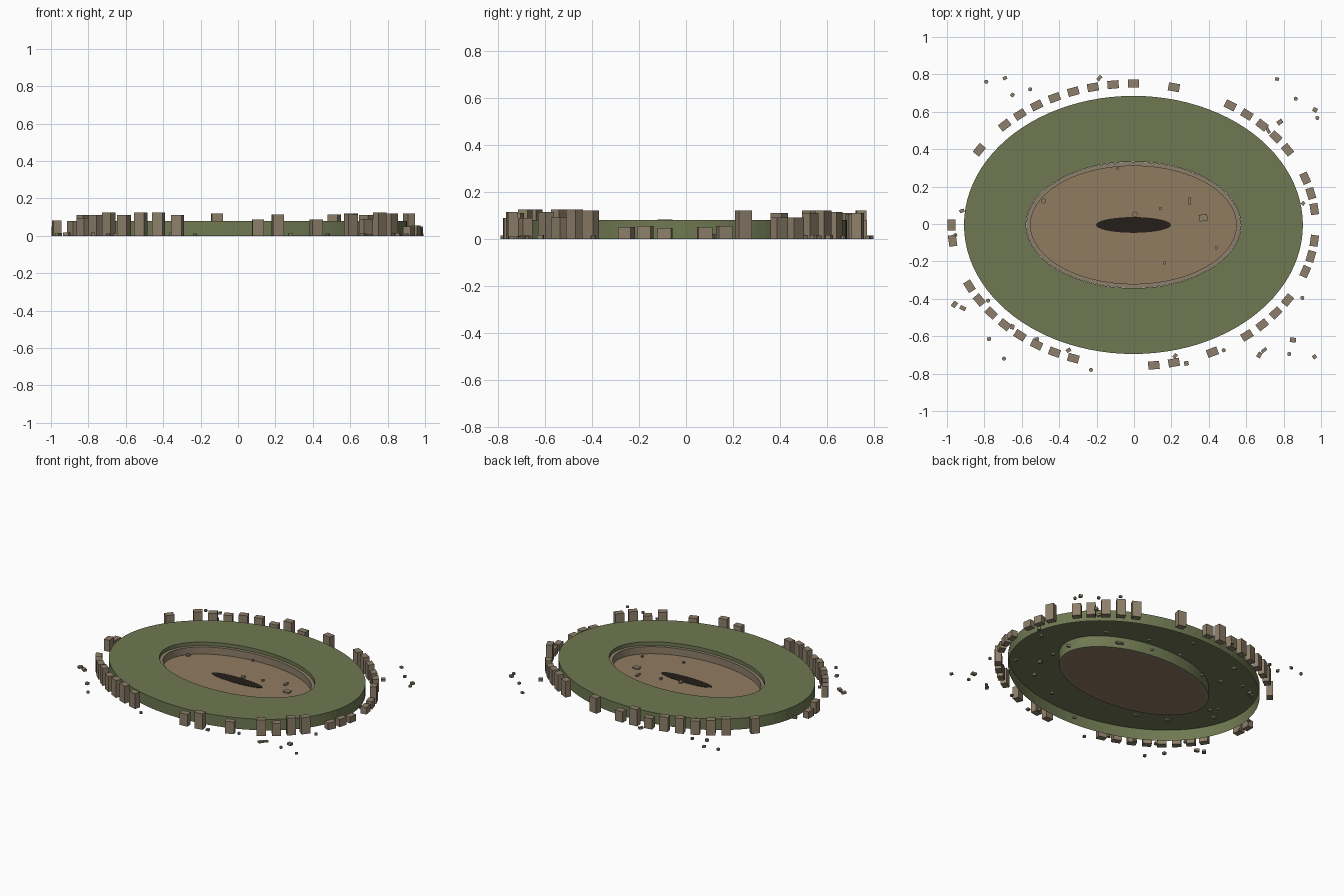
import bpy, bmesh, math, random
from mathutils import Matrix, Vector

if "Cube" in bpy.data.objects:
    bpy.data.objects.remove(bpy.data.objects["Cube"])

random.seed(4)
CX, CY, SEG = -0.003, -0.005, 96


def material(name, rgb):
    m = bpy.data.materials.new(name)
    m.diffuse_color = (*rgb, 1)
    m.use_nodes = True
    m.node_tree.nodes["Principled BSDF"].inputs["Base Color"].default_value = m.diffuse_color
    return m


GRASS = material("grass", (0.16, 0.19, 0.085))
SAND = material("sand", (0.28, 0.20, 0.12))
STONE = material("stone", (0.27, 0.215, 0.145))
DARK = material("pit_dark", (0.018, 0.013, 0.01))


def finish(name, bm, mat):
    me = bpy.data.meshes.new(name)
    bm.to_mesh(me)
    bm.free()
    ob = bpy.data.objects.new(name, me)
    bpy.context.collection.objects.link(ob)
    me.materials.append(mat)
    return ob


def elliptic_sweep(name, profile, mat, closed=False, cap=False):
    """Join ellipses given as (rx, ry, z); optionally close the loop or cap both ends."""
    bm = bmesh.new()
    rings = []
    for rx, ry, z in profile:
        rings.append([bm.verts.new((CX + rx * math.cos(2 * math.pi * i / SEG),
                                    CY + ry * math.sin(2 * math.pi * i / SEG), z))
                      for i in range(SEG)])
    pairs = list(zip(rings, rings[1:]))
    if closed:
        pairs.append((rings[-1], rings[0]))
    for a, b in pairs:
        for i in range(SEG):
            j = (i + 1) % SEG
            bm.faces.new((a[i], a[j], b[j], b[i]))
    if cap:
        bm.faces.new(rings[0][::-1])
        bm.faces.new(rings[-1])
    return finish(name, bm, mat)


def add_block(bm, x, y, z, size, angle):
    mat = (Matrix.Translation((x, y, z + size[2] / 2)) @ Matrix.Rotation(angle, 4, 'Z')
           @ Matrix.Diagonal((*size, 1)))
    bmesh.ops.create_cube(bm, size=1, matrix=mat)


def add_drum(bm, x, y, z, r, h):
    bmesh.ops.create_cone(bm, cap_ends=True, segments=8, radius1=r, radius2=r, depth=h,
                          matrix=Matrix.Translation((x, y, z + h / 2)))


# Grassy seating bank: a shell open at the bottom
elliptic_sweep("seating_bank", [(0.906, 0.69, 0), (0.906, 0.69, 0.08),
                                (0.574, 0.338, 0.08), (0.574, 0.338, 0)], GRASS)
# Low stone wall round the arena
elliptic_sweep("arena_wall", [(0.573, 0.337, 0), (0.573, 0.337, 0.055),
                              (0.55, 0.315, 0.055), (0.55, 0.315, 0)], STONE, closed=True)
# Sand floor and central pit
elliptic_sweep("arena_floor", [(0.55, 0.315, 0.0), (0.55, 0.315, 0.004)], SAND, cap=True)
elliptic_sweep("central_pit", [(0.2, 0.042, 0.003), (0.2, 0.042, 0.006)], DARK, cap=True)

# Broken outer ring: 56 equal stations, some piers lost; value = height
piers = {1: .05, 2: .055, 3: .12, 5: .09, 6: .09, 7: .11, 8: .12, 9: .115, 12: .11,
         14: .078, 15: .12, 16: .078, 17: .105, 18: .11, 19: .1, 20: .11, 21: .12, 23: .11,
         28: .05, 29: .083, 32: .08, 33: .095, 34: .11, 35: .125, 36: .11, 37: .125,
         38: .125, 39: .11, 43: .088, 44: .115, 46: .088, 48: .115, 49: .09, 50: .125,
         51: .12, 53: .05, 54: .055, 55: .045}
bm = bmesh.new()
for k, h in piers.items():
    t = 2 * math.pi * k / 56
    tangent = math.atan2(0.755 * math.cos(t), -0.973 * math.sin(t))
    add_block(bm, CX + 0.973 * math.cos(t), CY + 0.755 * math.sin(t), 0,
              (0.06, 0.043, h), tangent)
finish("outer_piers", bm, STONE)

# Fallen stones outside the bank
outside = [(-.79, .76), (-.69, .78), (-.65, .69), (-.555, .72), (-.185, .78), (.765, .775),
           (.865, .67), (.78, .545), (.968, .61), (.98, .567), (.717, .5), (-.92, .07),
           (-.955, -.06), (-.96, -.43), (-.915, -.45), (-.78, -.41), (-.65, -.55),
           (-.775, -.615), (-.695, -.72), (-.52, -.615), (-.35, -.675), (-.23, -.78),
           (.22, -.705), (.28, -.745), (.48, -.675), (.695, -.675), (.67, -.7), (.83, -.695),
           (.965, -.71), (.85, -.62), (.9, -.395), (.904, .11)]
bm = bmesh.new()
for i, (x, y) in enumerate(outside):
    if i % 3 == 0:
        add_drum(bm, x, y, 0, 0.011, 0.013)
    else:
        add_block(bm, x, y, 0, (random.uniform(.018, .034), random.uniform(.016, .026),
                                random.uniform(.01, .018)), random.uniform(0, math.pi))
finish("fallen_stones", bm, STONE)

# Stones lying in the arena
bm = bmesh.new()
for x, y, r in [(-.483, .123, .014), (-.088, .297, .008), (.005, .052, .015),
                (.142, .083, .009), (.44, -.128, .009), (.163, -.208, .009)]:
    add_drum(bm, x, y, 0.002, r, 0.014)
add_block(bm, .298, .123, 0.002, (.015, .04, .014), 0)
add_block(bm, .37, .033, 0.002, (.045, .035, .012), 0.1)
finish("arena_stones", bm, STONE)

# Stones buried beneath the bank
bm = bmesh.new()
for _ in range(28):
    t, f = random.uniform(0, 2 * math.pi), random.uniform(.1, .9)
    add_block(bm, CX + (.58 + .32 * f) * math.cos(t), CY + (.345 + .335 * f) * math.sin(t), 0,
              (random.uniform(.016, .032), random.uniform(.014, .024), .014),
              random.uniform(0, math.pi))
finish("buried_stones", bm, STONE)
